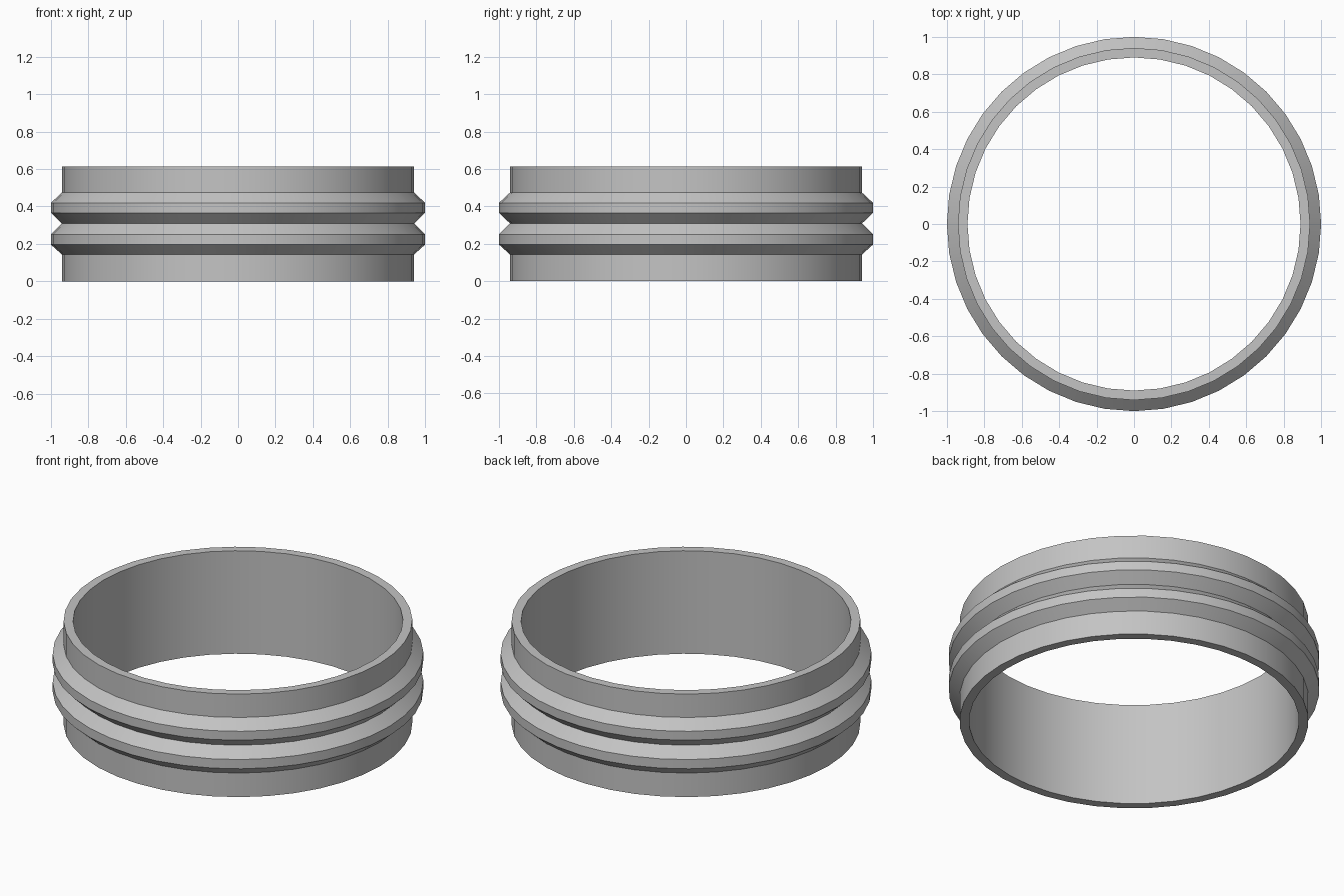
import bpy, bmesh, math

cube = bpy.data.objects.get("Cube")
if cube:
    bpy.data.objects.remove(cube, do_unlink=True)

SEGMENTS = 40
INNER, BAND, RIDGE, HEIGHT = 0.89, 0.941, 1.0, 0.613

# Closed cross-section (radius, height) of the band with its two ridges
profile = [
    (INNER, 0), (BAND, 0),
    (BAND, 0.143), (RIDGE, 0.196), (RIDGE, 0.251),
    (BAND, 0.309), (RIDGE, 0.366), (RIDGE, 0.419),
    (BAND, 0.474), (BAND, HEIGHT), (INNER, HEIGHT),
]

# Plain grey metal
grey = bpy.data.materials.new("grey")
grey.use_nodes = True
colour = (0.55, 0.55, 0.55, 1)
grey.diffuse_color = colour
grey.node_tree.nodes["Principled BSDF"].inputs["Base Color"].default_value = colour

# Ring: sweep the cross-section around the vertical axis
bm = bmesh.new()
loops = []
for i in range(SEGMENTS):
    a = math.tau * i / SEGMENTS
    loops.append([bm.verts.new((r * math.cos(a), r * math.sin(a), z)) for r, z in profile])
for i in range(SEGMENTS):
    here, ahead = loops[i], loops[(i + 1) % SEGMENTS]
    for j in range(len(profile)):
        k = (j + 1) % len(profile)
        bm.faces.new((here[j], ahead[j], ahead[k], here[k]))
bmesh.ops.recalc_face_normals(bm, faces=bm.faces)
mesh = bpy.data.meshes.new("ridged_ring")
bm.to_mesh(mesh)
bm.free()
mesh.materials.append(grey)
ring = bpy.data.objects.new("ridged_ring", mesh)
bpy.context.collection.objects.link(ring)

# Smooth around the ring, sharp along the ridges
bpy.ops.object.select_all(action="DESELECT")
ring.select_set(True)
bpy.context.view_layer.objects.active = ring
bpy.ops.object.shade_smooth_by_angle(angle=math.radians(30))
